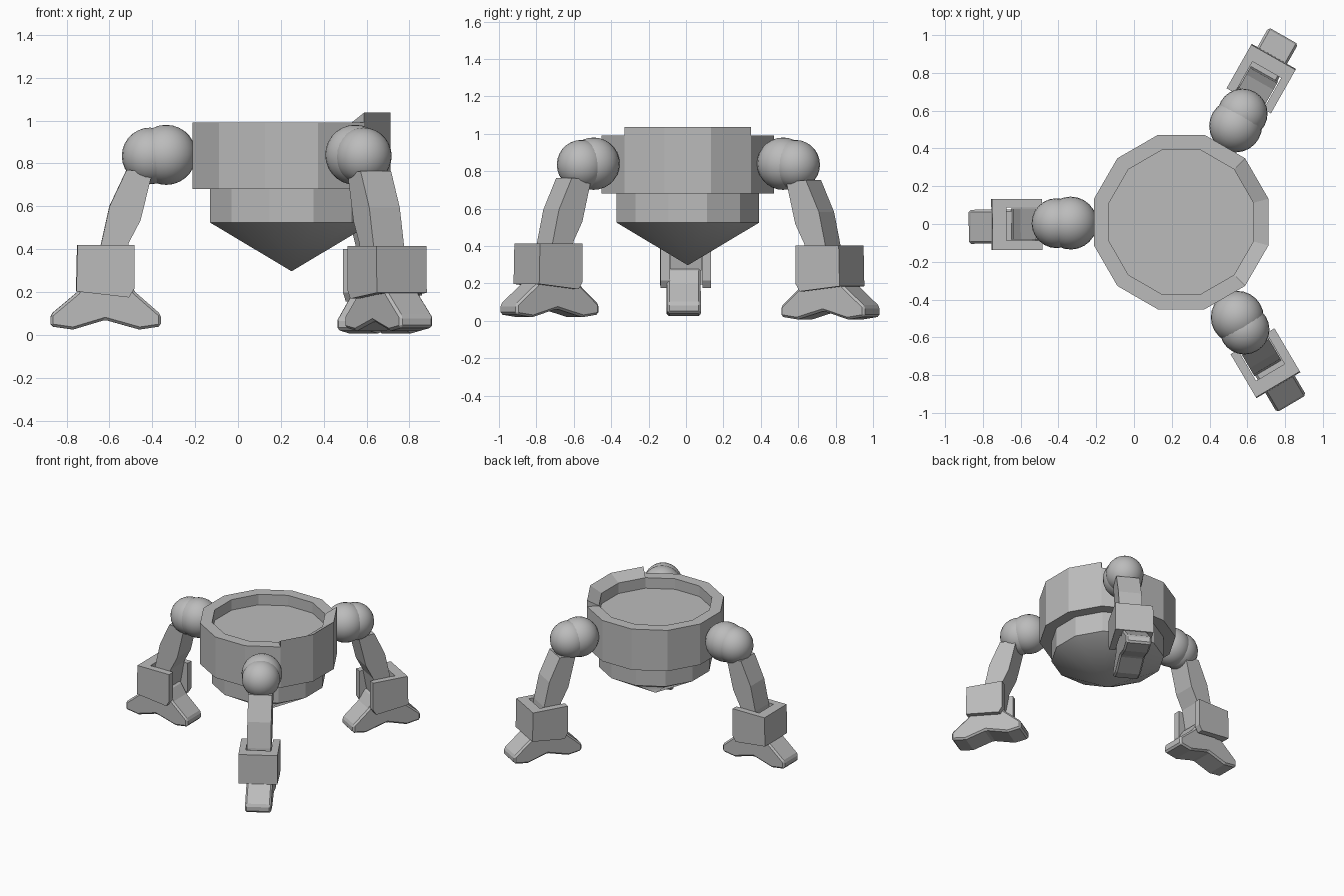
import bpy, bmesh
from math import radians, cos, sin
from mathutils import Matrix, Vector

if "Cube" in bpy.data.objects:
    bpy.data.objects.remove(bpy.data.objects["Cube"], do_unlink=True)

grey = bpy.data.materials.new("plain grey")
grey.use_nodes = True
COLOUR = (0.5, 0.5, 0.5, 1)
grey.diffuse_color = COLOUR
grey.node_tree.nodes["Principled BSDF"].inputs["Base Color"].default_value = COLOUR

CENTRE = Vector((0.25, 0.01, 0))


def finish(name, bm, matrix, smooth=False, bevel=0):
    """Turn a bmesh into a placed, coloured object."""
    bmesh.ops.remove_doubles(bm, verts=bm.verts, dist=1e-5)
    bmesh.ops.recalc_face_normals(bm, faces=bm.faces)
    for f in bm.faces:
        f.smooth = smooth
    mesh = bpy.data.meshes.new(name)
    bm.to_mesh(mesh)
    bm.free()
    mesh.materials.append(grey)
    ob = bpy.data.objects.new(name, mesh)
    bpy.context.collection.objects.link(ob)
    ob.matrix_world = matrix
    if bevel:
        mod = ob.modifiers.new("edge_bevel", "BEVEL")
        mod.width, mod.segments = bevel, 1
    return ob


def revolve(name, profile, first=-15, steps=12, loop=False, smooth=False):
    """Turn an (r, z) profile about the body axis in 30 degree steps."""
    bm = bmesh.new()
    rows = []
    for i in range(steps + 1):
        a = radians(first + 30 * i)
        rows.append([bm.verts.new((r * cos(a), r * sin(a), z)) for r, z in profile])
    n = len(profile)
    for p, q in zip(rows, rows[1:]):
        for j in range(n if loop else n - 1):
            k = (j + 1) % n
            bm.faces.new((p[j], q[j], q[k], p[k]))
    if loop:
        bm.faces.new(rows[0])
        bm.faces.new(rows[-1])
    bmesh.ops.dissolve_degenerate(bm, dist=1e-5, edges=bm.edges)
    return finish(name, bm, Matrix.Translation(CENTRE), smooth)


def plate(name, profile, y0, y1, matrix, bevel=0):
    """Extrude an (r, z) outline sideways from y0 to y1."""
    bm = bmesh.new()
    face = bm.faces.new([bm.verts.new((r, y0, z)) for r, z in profile])
    side = bmesh.ops.extrude_face_region(bm, geom=[face])["geom"]
    bmesh.ops.translate(bm, vec=(0, y1 - y0, 0),
                        verts=[v for v in side if isinstance(v, bmesh.types.BMVert)])
    return finish(name, bm, matrix, bevel=bevel)


def ball(name, r, y, z, radius, matrix):
    bm = bmesh.new()
    bmesh.ops.create_uvsphere(bm, u_segments=24, v_segments=14, radius=radius,
                              matrix=Matrix.Translation((r, y, z)))
    return finish(name, bm, matrix, smooth=True)


# Body: recessed tub, raised wedge on one side, lower drum and cone
OUT, INN = 0.478, 0.395
revolve("body_tub", [(0, 0.91), (INN, 0.91), (INN, 0.99), (OUT, 0.99),
                     (OUT, 0.68), (INN, 0.68)])
revolve("raised_rim", [(INN, 0.99), (OUT, 0.99), (OUT, 1.037)], -45, 3, loop=True)
revolve("lower_drum", [(INN, 0.68), (INN, 0.525)])
revolve("belly_cone", [(INN, 0.525), (0, 0.297)], smooth=True)

# Outlines shared by the legs, r measured outward from the body axis
SHIN = [(0.65, 0.76), (0.77, 0.77), (0.85, 0.60), (0.89, 0.42), (0.90, 0.27),
        (0.79, 0.27), (0.76, 0.43), (0.705, 0.535)]
CUFF_SIDE = [(0.735, 0.42), (1.0, 0.42), (1.005, 0.203), (0.76, 0.175), (0.735, 0.215)]
CUFF_OUTER = [(0.925, 0.42), (1.0, 0.42), (1.005, 0.203), (0.925, 0.195)]
FOOT = [(0.61, 0.04), (0.71, 0.025), (0.87, 0.07), (1.02, 0.025), (1.125, 0.04),
        (1.125, 0.095), (1.0, 0.20), (0.95, 0.28), (0.78, 0.28), (0.73, 0.20), (0.61, 0.095)]

for side, angle, drop in (("right", 180, 0), ("back_left", 60, -0.018), ("front_left", -60, -0.006)):
    m = (Matrix.Translation(CENTRE) @ Matrix.Rotation(radians(angle + 0.5), 4, "Z"))
    low = m @ Matrix.Translation((0, 0, drop))
    ball(side + "_hip_ball", 0.585, 0, 0.84, 0.14, m)
    ball(side + "_shoulder_ball", 0.66, 0, 0.835, 0.132, m)
    plate(side + "_shin", SHIN, -0.08, 0.085, low)
    # Cuff open toward the body
    plate(side + "_cuff_outer_wall", CUFF_OUTER, -0.085, 0.09, low)
    plate(side + "_cuff_wall_a", CUFF_SIDE, -0.13, -0.085, low)
    plate(side + "_cuff_wall_b", CUFF_SIDE, 0.09, 0.14, low)
    plate(side + "_foot", FOOT, -0.075, 0.105, low, bevel=0.012)
